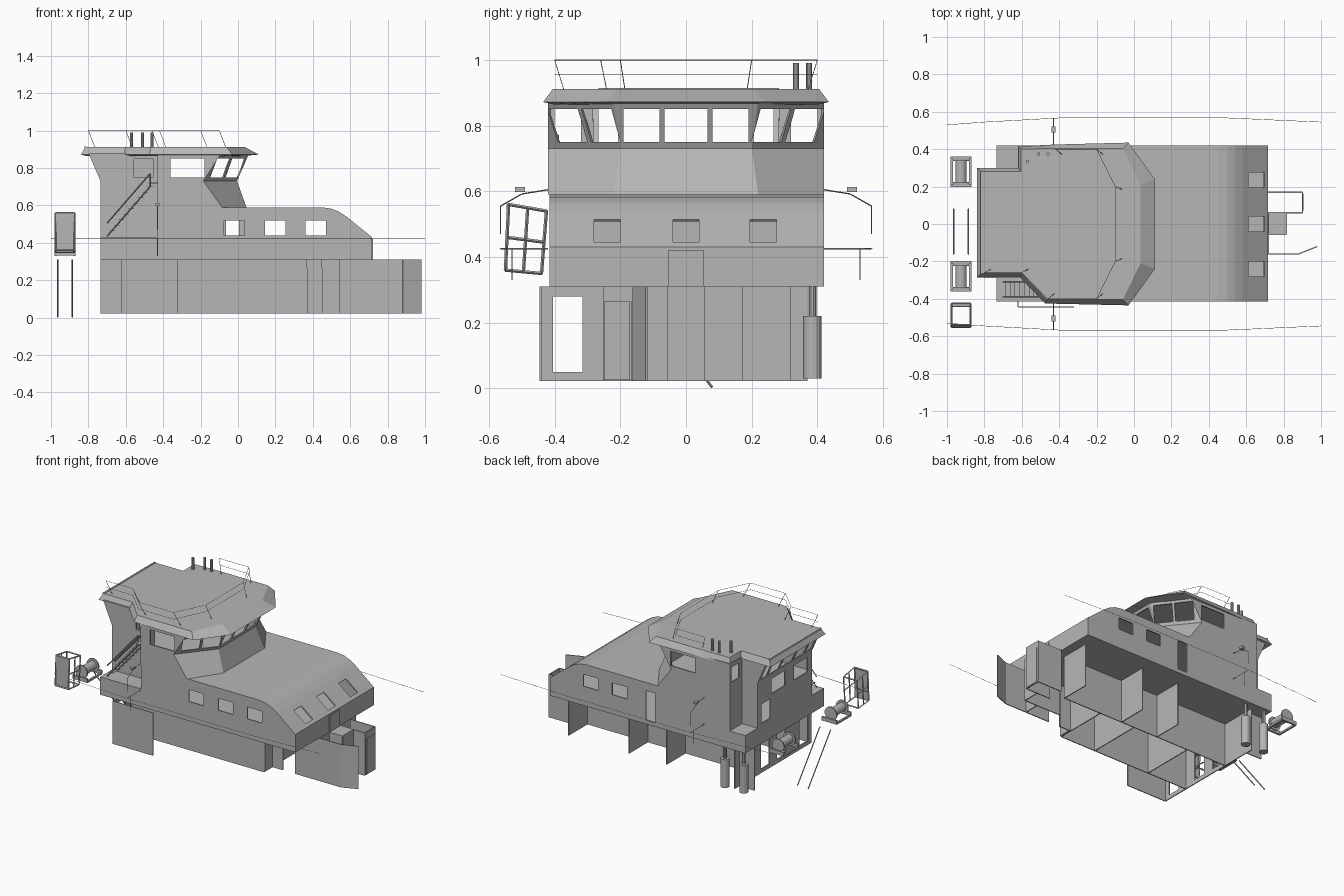
import bpy, bmesh, math
from mathutils import Matrix, Vector

if "Cube" in bpy.data.objects:
    bpy.data.objects.remove(bpy.data.objects["Cube"])

grey = bpy.data.materials.new("ship grey")
grey.use_nodes = True
grey.diffuse_color = (0.47, 0.47, 0.47, 1)
grey.node_tree.nodes["Principled BSDF"].inputs["Base Color"].default_value = (0.47, 0.47, 0.47, 1)


def make(name, bm):
    bmesh.ops.recalc_face_normals(bm, faces=bm.faces)
    mesh = bpy.data.meshes.new(name)
    bm.to_mesh(mesh)
    bm.free()
    mesh.materials.append(grey)
    ob = bpy.data.objects.new(name, mesh)
    bpy.context.collection.objects.link(ob)
    return ob


def loft(name, rings):
    """Closed solid through rings of matching points."""
    bm = bmesh.new()
    loops = [[bm.verts.new(p) for p in r] for r in rings]
    for a, b in zip(loops, loops[1:]):
        for i in range(len(a)):
            j = (i + 1) % len(a)
            bm.faces.new((a[i], a[j], b[j], b[i]))
    bm.faces.new(loops[0])
    bm.faces.new(loops[-1])
    return make(name, bm)


def boxes(name, items):
    """Boxes given as centre, size and an optional turn about Y or Z."""
    bm = bmesh.new()
    for centre, size, *turn in items:
        vs = bmesh.ops.create_cube(bm, size=1)["verts"]
        bmesh.ops.scale(bm, vec=size, verts=vs)
        if turn:
            bmesh.ops.rotate(bm, verts=vs, matrix=Matrix.Rotation(turn[0], 3, turn[1]))
        bmesh.ops.translate(bm, vec=centre, verts=vs)
    return make(name, bm)


def tube(name, paths, r, sides=6):
    """Straight round bars along each path."""
    bm = bmesh.new()
    for path in paths:
        for a, b in zip(path, path[1:]):
            a, b = Vector(a), Vector(b)
            d = b - a
            vs = bmesh.ops.create_cone(bm, segments=sides, radius1=r, radius2=r,
                                       depth=d.length, cap_ends=True)["verts"]
            bmesh.ops.rotate(bm, verts=vs, matrix=d.to_track_quat("Z", "Y").to_matrix())
            bmesh.ops.translate(bm, vec=(a + b) / 2, verts=vs)
    return make(name, bm)


def apply_modifiers(ob):
    bpy.context.view_layer.update()
    ob.data = bpy.data.meshes.new_from_object(ob.evaluated_get(bpy.context.evaluated_depsgraph_get()))
    ob.modifiers.clear()


def hollow_cut(ob, cuts, shell=0.012):
    """Make a solid hollow, then cut the openings through its skin one by one."""
    if shell:
        m = ob.modifiers.new("skin", "SOLIDIFY")
        m.thickness, m.offset = shell, -1
        apply_modifiers(ob)
    for cut in cuts:
        cutter = boxes("cutter", [cut])
        cutter.hide_render = True
        m = ob.modifiers.new("opening", "BOOLEAN")
        m.object, m.operation, m.solver = cutter, "DIFFERENCE", "EXACT"
        apply_modifiers(ob)
        bpy.data.objects.remove(cutter)


# Deckhouse with a rounded sloping front
profile = [(-.735, .31), (.717, .31), (.717, .43), (.58, .54), (.54, .566), (.5, .582), (.45, .59),
           (-.43, .59), (-.43, .43), (-.735, .43)]
house = loft("deckhouse", [[(x, y, z) for x, z in profile] for y in (-.415, .42)])
cuts = [((x, s * .42, .48), (.11, .08, .08)) for x in (.2, .415) for s in (-1, 1)]
cuts += [((-.02, -.42, .48), (.11, .08, .08)), ((-.03, .42, .435), (.07, .08, .2))]
cuts += [((.655, y, .48), (.11, .08, .08), math.radians(40), "Y") for y in (-.24, 0, .235)]
hollow_cut(house, cuts)
boxes("front_door", [((.718, 0, .365), (.008, .11, .11))])
boxes("front_step", [((.766, 0, .308), (.1, .115, .006))])

# Aft tower base standing on the deck
base = [(-.735, -.29), (-.43, -.29), (-.43, .42), (-.62, .42), (-.62, .29), (-.735, .29)]
tower = loft("aft_tower", [[(x, y, z) for x, y in base] for z in (.43, .59)])
hollow_cut(tower, [((-.735, .2, .51), (.08, .09, .13))])


# Wheelhouse: sloping lower walls and a window band leaning outward
def plan(z, aft, corner, front, half):
    pts = [(aft, -.29), (-.43, -.29), (-.43, -.42), (corner, -.42), (front, -half),
           (front, half), (corner, .42), (-.62, .42), (-.62, .29), (aft, .29)]
    return [(x, y, z) for x, y in pts]


wheelhouse = loft("wheelhouse", [plan(.59, -.735, -.085, .045, .22), plan(.73, -.735, -.185, -.005, .2),
                                 plan(.88, -.80, -.09, .06, .22)])
band = ((-.135, .11), (0, .13), (.135, .11))
cuts = [((.025, y, .8), (.11, w, .1)) for y, w in band]
for s in (-1, 1):
    for t in (.27, .74):
        cuts.append(((-.14 + .18 * t, s * (.42 - .21 * t), .8), (.1, .115, .1), s * math.radians(40), "Z"))
    cuts.append(((-.27, s * .42, .8), (.18, .08, .1)))
    cuts.append(((-.76, s * .237, .8), (.16, .06, .1)))
cuts += [((-.505, -.29, .8), (.1, .06, .1)), ((-.43, -.36, .8), (.06, .08, .1)), ((-.62, .36, .8), (.06, .08, .1))]
cuts += [((-.76, y, .8), (.16, w, .1)) for y, w in band]
cuts += [((-.735, y, .655), (.08, .14, .1)) for y in (-.17, .07)]
hollow_cut(wheelhouse, cuts)

# Overhanging roof with a bevelled edge
eave = [(-.84, -.285), (-.61, -.285), (-.475, -.425), (-.03, -.435), (.112, -.24), (.112, .24),
        (-.03, .435), (-.42, .425), (-.62, .415), (-.62, .30), (-.84, .30)]
crown = [(-.815, -.265), (-.6, -.265), (-.465, -.405), (-.06, -.405), (.035, -.21), (.035, .21),
         (-.06, .405), (-.42, .405), (-.605, .40), (-.605, .28), (-.815, .28)]
loft("roof", [[(x, y, z) for x, y in ring] for ring, z in ((crown, .865), (eave, .872), (crown, .912))])
boxes("roof_aft_curb", [((-.815, .008, .905), (.012, .55, .02))])

# Exhaust pipes and roof rail
tube("exhaust_pipes", [[(x, y, .88), (x, y, .99)] for x, y in ((-.57, .335), (-.51, .375), (-.46, .375))], .009, 10)
rail = [(-.8, -.26), (-.6, -.26), (-.46, -.4), (-.2, -.4), (-.1, -.2), (-.1, .2), (-.2, .4), (-.42, .4)]
tube("roof_rail", [[(x, y, 1) for x, y in rail], [(x, y, .955) for x, y in rail]], .0012, 4)
tube("roof_rail_posts", [[(x, y, 1), (x + .035, y * .93, .91)] for x, y in rail], .0015, 4)


# Thin upright walls of the lower deck
def wall(x0, y0, x1, y1):
    d = Vector((x1 - x0, y1 - y0))
    return (((x0 + x1) / 2, (y0 + y1) / 2, .166), (d.length, .006, .288), math.atan2(d.y, d.x), "Z")


boxes("lower_side_walls", [wall(*w) for w in (
    (-.62, -.443, -.32, -.443), (-.62, -.25, .366, -.25), (.366, -.16, .45, -.16), (.54, -.16, .88, -.16),
    (.88, -.16, .98, -.12), (-.735, .32, -.62, .32), (-.62, .12, .65, .12), (.717, .17, .9, .17),
    (.717, .06, .9, .06), (.54, -.055, .815, -.055))])
boxes("lower_cross_walls", [wall(*w) for w in (
    (.366, -.25, .366, -.16), (.65, .12, .65, .32), (.9, .06, .9, .17), (.815, -.055, .815, .06),
    (.72, -.16, .72, -.055), (.2, .12, .2, .32), (-.08, .12, -.08, .32))])
boxes("lower_partitions", [wall(*w) for w in (
    (-.32, -.25, -.32, .12), (.1, -.25, .1, .12), (.366, -.16, .366, .12))])
stern = boxes("lower_stern_wall", [wall(-.62, -.443, -.62, .37)])
hollow_cut(stern, [((-.62, y, .165), (.1, .09, .23)) for y in (-.36, -.12, .05)], 0)
boxes("lower_doors", [((.41, -.165, .145), (.085, .006, .24)), ((.372, -.21, .145), (.006, .08, .24)),
                      ((.904, .118, .145), (.006, .09, .24))])
tube("stern_tanks", [[(x, .385, .03), (x, .385, .22)] for x in (-.7, -.56)], .028, 16)
tube("tank_pipes", [[(x, .385, .21), (x, .385, .31)] for x in (-.7, -.56)], .012, 10)

# Stair up to the wheelhouse
bottom, top = Vector((-.7, 0, .435)), Vector((-.47, 0, .7))
stair = []
for y in (-.39, -.31):
    for lift in (0, .07):
        off = Vector((0, y, lift))
        stair.append([bottom + off, top + off])
    stair.append([top + Vector((0, y, 0)), top + Vector((0, y, .07))])
tube("stair_rails", stair, .004, 4)
boxes("stair_treads", [(bottom.lerp(top, i / 9) + Vector((0, -.35, 0)), (.03, .08, .004)) for i in range(1, 10)])
boxes("stair_landing", [((-.45, -.35, .72), (.05, .12, .006))])

# Deck-edge rails and side davits
rails = []
davits = []
for s in (-1, 1):
    rails.append([(-1, s * .53, .425), (-.8, s * .545, .425), (-.4, s * .567, .425),
                  (.5, s * .567, .425), (1, s * .545, .425)])
    davits += [[(-.43, s * .42, .605), (-.43, s * .5, .592), (-.43, s * .565, .555), (-.43, s * .565, .47)],
               [(-.43, s * .42, .425), (-.43, s * .565, .425)], [(-.43, s * .53, .425), (-.43, s * .53, .33)]]
tube("deck_edge_rails", rails, .0012, 4)
tube("side_davits", davits, .002, 4)
boxes("davit_lamps", [((-.43, s * .505, .605), (.02, .03, .015)) for s in (-1, 1)])

# Tilted rack at the stern quarter
rack = []
for x in (-.975, -.875):
    rack.append([(x, -.55, .36), (x, -.54, .56), (x, -.425, .54), (x, -.44, .35), (x, -.55, .36)])
    rack.append([(x, -.495, .355), (x, -.482, .55)])
    rack.append([(x, -.545, .46), (x, -.432, .445)])
for y, z in ((-.55, .36), (-.54, .56), (-.425, .54), (-.44, .35)):
    rack.append([(-.975, y, z), (-.875, y, z)])
tube("stern_rack", rack, .005, 4)
boxes("rack_panel", [((-.925, -.545, .46), (.1, .004, .2))])

# Slanting stern legs reaching the ground
tube("stern_legs", [[(x, .08, .003), (x, -.16, .31)] for x in (-.965, -.885)], .004, 4)

# Stern winches
for side, s in (("right", -1), ("left", 1)):
    y = s * .28
    tube(side + "_winch_drum", [[(-.925, y - .06, .385), (-.925, y + .06, .385)]], .03, 14)
    tube(side + "_winch_flanges", [[(-.925, y + e - .004, .385), (-.925, y + e + .004, .385)]
                                   for e in (-.06, .06)], .045, 14)
    boxes(side + "_winch_frame", [((-.925, y + e, .345), (.11, .012, .025)) for e in (-.075, .075)]
          + [((x, y, .336), (.012, .15, .012)) for x in (-.975, -.875)])
